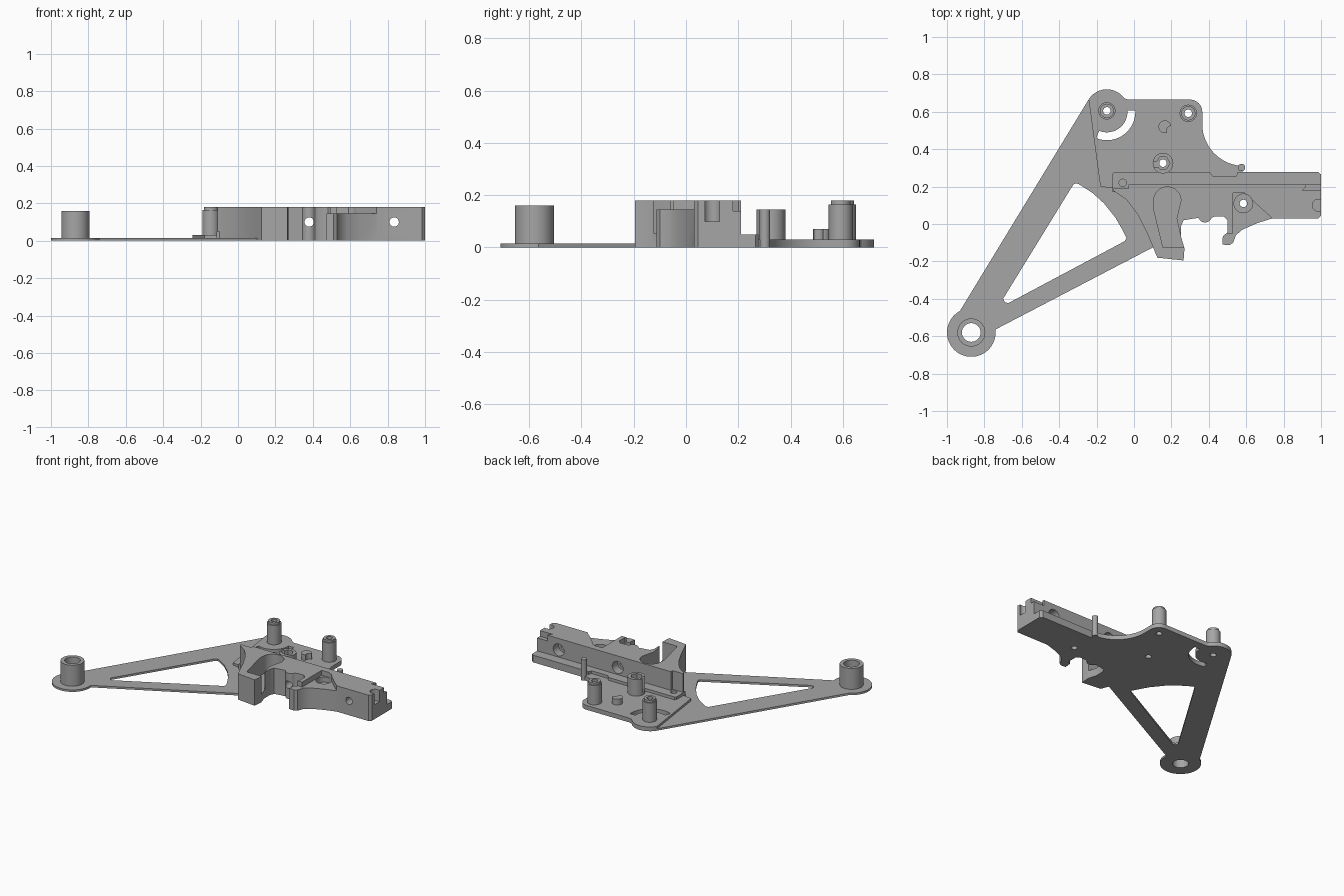
import bpy, bmesh, math
from mathutils import Matrix

grey = bpy.data.materials.new("matte grey")
grey.diffuse_color = (0.38, 0.38, 0.38, 1)


def prism(name, pts, z0, z1):
    """Extrude a flat outline between two heights."""
    bm = bmesh.new()
    f = bm.faces.new([bm.verts.new((x, y, z0)) for x, y in pts])
    ext = bmesh.ops.extrude_face_region(bm, geom=[f])
    for v in ext["geom"]:
        if isinstance(v, bmesh.types.BMVert):
            v.co.z = z1
    bmesh.ops.recalc_face_normals(bm, faces=bm.faces)
    me = bpy.data.meshes.new(name)
    bm.to_mesh(me)
    bm.free()
    me.materials.append(grey)
    ob = bpy.data.objects.new(name, me)
    bpy.context.collection.objects.link(ob)
    return ob


def arc(cx, cy, r, a0, a1, n=12):
    return [(cx + r * math.cos(math.radians(a0 + (a1 - a0) * i / n)),
             cy + r * math.sin(math.radians(a0 + (a1 - a0) * i / n))) for i in range(n + 1)]


def disc(name, x, y, r, z0, z1, n=32):
    return prism(name, arc(x, y, r, 0, 360, n)[:-1], z0, z1)


def cross_hole(x, z, r, y0, y1):
    """Cutter along the y axis."""
    ob = disc("cutter", 0, 0, r, 0, y1 - y0, 24)
    ob.data.transform(Matrix.Translation((x, y1, z)) @ Matrix.Rotation(math.radians(90), 4, 'X'))
    return ob


def combine(ob, others, op='DIFFERENCE'):
    for c in others:
        m = ob.modifiers.new("bool", 'BOOLEAN')
        m.operation, m.object, m.solver = op, c, 'EXACT'
        bpy.context.view_layer.update()
        me = bpy.data.meshes.new_from_object(ob.evaluated_get(bpy.context.evaluated_depsgraph_get()))
        ob.modifiers.clear()
        ob.data = me
        bpy.data.objects.remove(c)
    return ob


# Shared plate edge: rounded corners and the concave sweep to the bar
upper_edge = (arc(-0.145, 0.605, 0.115, 148, 35) + [(-0.03, 0.665)]
              + arc(0.30, 0.60, 0.065, 90, 0, 8) + arc(0.59, 0.535, 0.225, 180, 265, 14)
              + [(0.59, 0.25)])

# Thin mounting arm with a triangular window
arm = prism("mounting_arm", arc(-0.87, -0.58, 0.13, 118, 367, 32)
            + [(0.13, -0.11), (0.20, 0.1)] + list(reversed([(0.59, 0.25)]))
            + list(reversed(upper_edge[:-1])), 0, 0.014)
window = ([(-0.325, 0.21), (-0.31, 0.218), (-0.295, 0.213)]
          + [(-0.22, 0.165), (-0.16, 0.11), (-0.10, 0.035), (-0.06, -0.035), (-0.04, -0.075),
             (-0.05, -0.092), (-0.67, -0.422), (-0.69, -0.42), (-0.70, -0.40)])
combine(arm, [prism("cutter", window, -0.1, 0.1)])

# Thicker pad under the posts
pad = prism("base_pad", upper_edge + [(0.2, 0.15), (-0.18, 0.2)], 0.008, 0.03)


def curved_slot():
    return prism("cutter", arc(-0.145, 0.60, 0.152, 3, -112, 20) + arc(-0.145, 0.60, 0.11, -112, 3, 20),
                 -0.1, 0.1)


POSTS = [(-0.145, 0.605), (0.29, 0.592), (0.155, 0.325)]
for part in (arm, pad):
    combine(part, [curved_slot()] + [disc("cutter", x, y, 0.02, -0.1, 0.3, 20) for x, y in POSTS])
combine(arm, [disc("cutter", -0.87, -0.58, 0.05, -0.1, 0.3)])

# Hollow posts
combine(disc("pivot_sleeve", -0.87, -0.58, 0.075, 0.005, 0.16),
        [disc("cutter", -0.87, -0.58, 0.05, -0.1, 0.3)])
for i, (x, y) in enumerate(POSTS[:2]):
    post = disc("screw_post_%d" % (i + 1), x, y, 0.046, 0.02, 0.165)
    combine(post, [disc("collar", x, y, 0.038, 0.15, 0.18)], 'UNION')
    combine(post, [disc("cutter", x, y, 0.02, -0.1, 0.3, 20)])

# Split nut holder, half-moon peg and slim pin
holder = disc("nut_holder", 0.155, 0.325, 0.055, 0.02, 0.145)
combine(holder, [disc("cutter", 0.155, 0.325, 0.037, 0.05, 0.3, 6),
                 disc("cutter", 0.155, 0.325, 0.02, -0.1, 0.3, 20),
                 prism("cutter", [(0.08, 0.305), (0.13, 0.305), (0.13, 0.335), (0.08, 0.335)], 0.05, 0.3)])
combine(disc("half_moon_peg", 0.165, 0.52, 0.034, 0.02, 0.07, 24),
        [disc("cutter", 0.20, 0.50, 0.025, 0.03, 0.2, 20)])
disc("slim_pin", 0.575, 0.302, 0.02, 0, 0.145, 20)

# Low rail ledge along the back of the bar
ledge = prism("rail_ledge", [(-0.115, 0.17), (0.99, 0.17), (1, 0.18), (1, 0.265), (0.985, 0.278),
                             (0.555, 0.278), (0.548, 0.257), (0.42, 0.257), (0.405, 0.278),
                             (-0.105, 0.278), (-0.115, 0.268)], 0, 0.05)
combine(ledge, [disc("cutter", -0.06, 0.22, 0.02, -0.1, 0.3, 20)])

# Main body: bar, flared guide, hook and bosses in one outline
outline = ([(-0.11, 0.19), (-0.11, 0.178), (-0.04, 0.13), (0.02, 0.05), (0.075, -0.06), (0.125, -0.18),
            (0.265, -0.195), (0.27, -0.13), (0.252, -0.07), (0.252, -0.01), (0.265, 0.02), (0.325, 0.03)]
           + arc(0.38, 0.045, 0.037, 200, 340, 8)
           + [(0.43, 0.04), (0.48, 0.04), (0.50, 0.02), (0.50, -0.045), (0.475, -0.065), (0.472, -0.11),
              (0.51, -0.113), (0.53, -0.10), (0.545, -0.06), (0.58, -0.03), (0.66, 0.005), (0.74, 0.03),
              (0.985, 0.03), (1, 0.045), (1, 0.21), (-0.03, 0.21), (-0.03, 0.19)])
body = prism("main_body", outline, 0, 0.18)
guide_slot = (arc(0.178, 0.125, 0.073, 0, 180, 16)
              + [(0.105, 0.08), (0.155, -0.125), (0.30, -0.125), (0.30, -0.06), (0.248, -0.06), (0.228, 0.03)])
recess = [(0.53, 0.165), (0.53, -0.05), (0.44, -0.05), (0.44, -0.2), (0.62, -0.2), (0.75, 0.02), (0.59, 0.165)]
combine(body, [
    prism("cutter", guide_slot, 0.055, 0.3),
    prism("cutter", recess, 0.145, 0.3),
    disc("cutter", 0.585, 0.11, 0.05, 0.11, 0.3),
    disc("cutter", 0.585, 0.11, 0.02, -0.1, 0.3, 20),
    disc("cutter", 0.985, 0.10, 0.032, 0.10, 0.3, 24),
    prism("cutter", [(0.90, 0.18), (1.1, 0.18), (1.1, 0.3), (0.92, 0.3), (0.92, 0.20)], 0.14, 0.3),
])
# Cross holes with wider pockets on the back face
for x in (0.38, 0.835):
    combine(body, [cross_hole(x, 0.10, 0.025, -0.3, 0.4), cross_hole(x, 0.10, 0.042, 0.15, 0.4)])

# Smooth the round walls and keep the corners crisp
for ob in bpy.context.scene.objects:
    ob.select_set(True)
    bpy.context.view_layer.objects.active = ob
bpy.ops.object.shade_smooth_by_angle(angle=math.radians(30))
